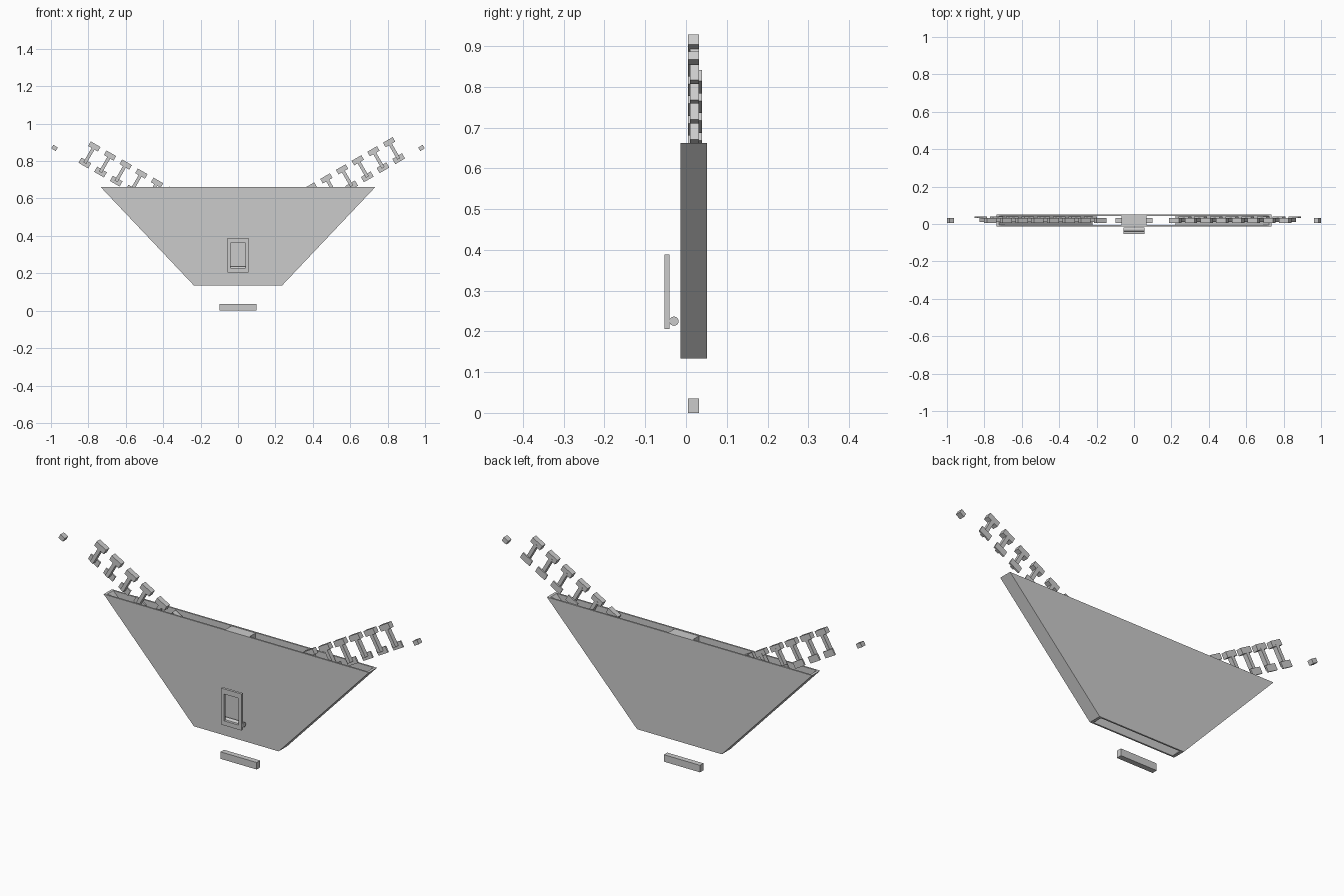
import bpy, bmesh, math
from mathutils import Matrix, Vector

if "Cube" in bpy.data.objects:
    bpy.data.objects.remove(bpy.data.objects["Cube"])

grey = bpy.data.materials.new("plain_grey")
grey.diffuse_color = (0.6, 0.6, 0.6, 1)
grey.use_nodes = True
grey.node_tree.nodes["Principled BSDF"].inputs["Base Color"].default_value = grey.diffuse_color


def finish(name, bm):
    bmesh.ops.recalc_face_normals(bm, faces=bm.faces)
    me = bpy.data.meshes.new(name)
    bm.to_mesh(me)
    bm.free()
    me.materials.append(grey)
    ob = bpy.data.objects.new(name, me)
    bpy.context.collection.objects.link(ob)
    return ob


def add_box(bm, x, z, y0, y1, w, h, tilt=0):
    """Box centred at x, z, spanning y0..y1, tilted in the front plane."""
    m = (Matrix.Translation((x, (y0 + y1) / 2, z))
         @ Matrix.Rotation(-math.radians(tilt), 4, 'Y')
         @ Matrix.Diagonal((w, y1 - y0, h, 1)))
    bmesh.ops.create_cube(bm, size=1, matrix=m)


def box(name, *args):
    bm = bmesh.new()
    add_box(bm, *args)
    return finish(name, bm)


def prism(name, pts, y0, y1):
    """Front-plane outline extruded from y0 to y1."""
    bm = bmesh.new()
    f = bm.faces.new([bm.verts.new((x, y0, z)) for x, z in pts])
    r = bmesh.ops.extrude_face_region(bm, geom=[f])
    verts = [v for v in r["geom"] if isinstance(v, bmesh.types.BMVert)]
    bmesh.ops.translate(bm, verts=verts, vec=(0, y1 - y0, 0))
    return finish(name, bm)


# tapered sleeve, open at top and bottom
TOP, BOT, ZT, ZB = 0.735, 0.235, 0.662, 0.134
outline = [(-BOT, ZB), (BOT, ZB), (TOP, ZT), (-TOP, ZT)]
prism("sleeve_front", outline, -0.0135, -0.0055)
prism("sleeve_back", outline, 0.0436, 0.0516)
for side, s in (("left", -1), ("right", 1)):
    prism("sleeve_side_" + side,
          [(s * BOT, ZB), (s * TOP, ZT), (s * (TOP - 0.014), ZT), (s * (BOT - 0.014), ZB)],
          -0.0055, 0.0436)

# block between the plates at the top
box("top_spacer", 0, 0.645, -0.0055, 0.0436, 0.134, 0.03)

# bottom bar and tilted end pieces
box("bottom_bar", 0, 0.0175, 0.005, 0.032, 0.2, 0.035)
for side, s in (("left", -1), ("right", 1)):
    box("end_piece_" + side, s * 0.981, 0.87, 0.005, 0.032, 0.028, 0.022, s * 30)

# two rows of I-shaped links climbing outward at 30 degrees
for side, s, ux, uz in (("left", -1, 0.768, 0.878), ("right", 1, 0.808, 0.901)):
    bm = bmesh.new()
    along = Vector((math.cos(math.radians(30)), 0.5))
    down = Vector((0.5, -math.cos(math.radians(30))))
    for i in range(8):
        head = Vector((ux, uz)) - along * (0.0968 * i)
        foot = head + down * 0.102
        mid = head + down * 0.053
        add_box(bm, s * head.x, head.y, 0.005, 0.032, 0.06, 0.028, s * 30)
        add_box(bm, s * mid.x, mid.y, 0.0095, 0.0325, 0.018, 0.1, s * 30)
        add_box(bm, s * foot.x, foot.y, 0.031, 0.039, 0.06, 0.032, s * 30)
    finish("links_" + side, bm)

# front buckle frame with its round pin
bm = bmesh.new()
for x in (-0.048, 0.048):
    add_box(bm, x, 0.297, -0.053, -0.0405, 0.016, 0.183)
add_box(bm, 0, 0.3755, -0.053, -0.0405, 0.08, 0.026)
add_box(bm, 0, 0.217, -0.053, -0.0405, 0.08, 0.023)
finish("buckle_frame", bm)
bm = bmesh.new()
bmesh.ops.create_cone(bm, cap_ends=True, segments=16, radius1=0.0115, radius2=0.0115, depth=0.112,
                      matrix=Matrix.Translation((0, -0.0295, 0.225)) @ Matrix.Rotation(math.pi / 2, 4, 'Y'))
pin = finish("buckle_pin", bm)
bpy.context.view_layer.objects.active = pin
pin.select_set(True)
bpy.ops.object.shade_smooth_by_angle(angle=math.radians(40))
